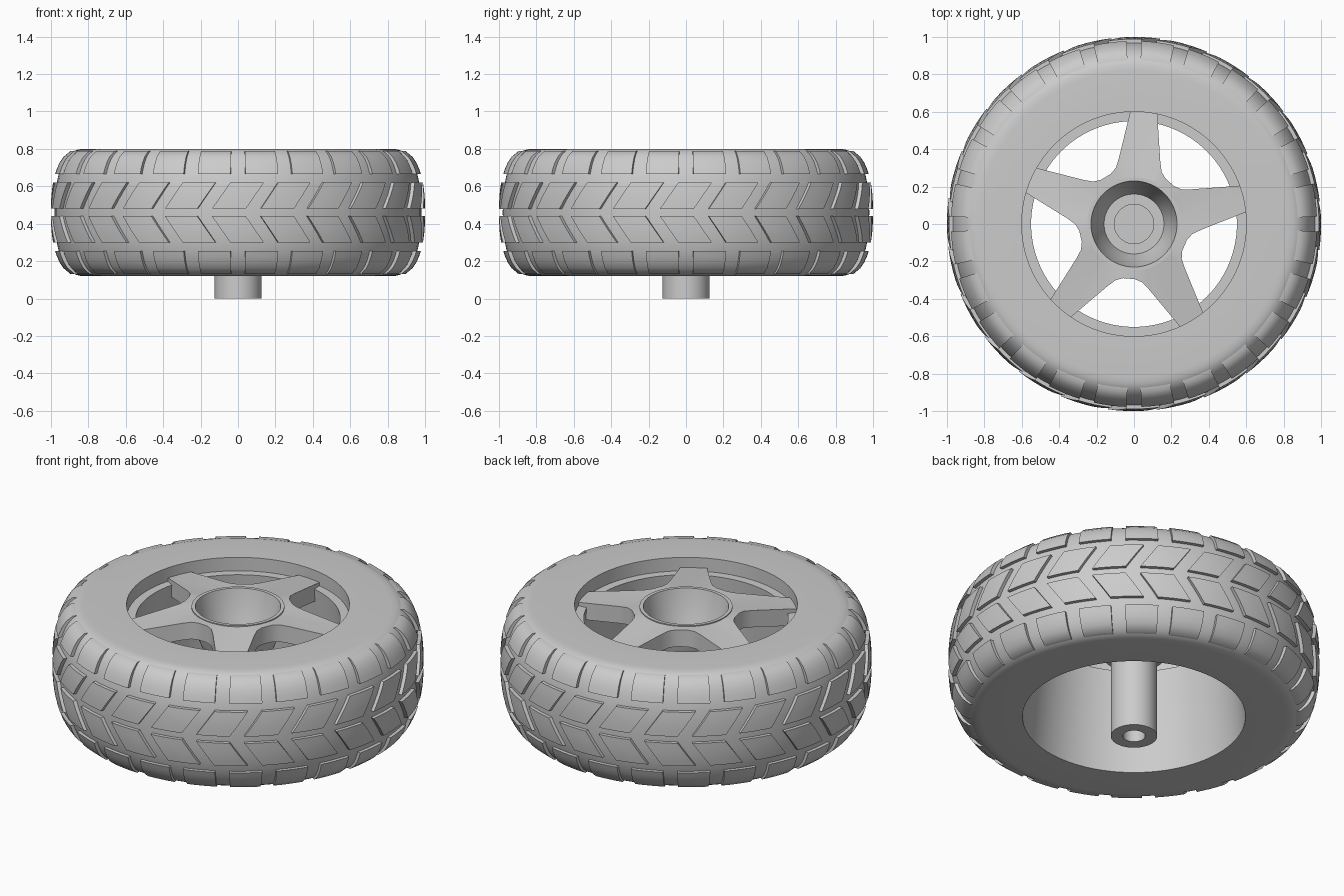
import bpy, bmesh, math
from math import sin, cos, pi, radians

cube = bpy.data.objects.get("Cube")
if cube:
    bpy.data.objects.remove(cube, do_unlink=True)

grey = bpy.data.materials.new("plain grey")
grey.use_nodes = True
grey.diffuse_color = (0.6, 0.6, 0.6, 1)
grey.node_tree.nodes["Principled BSDF"].inputs["Base Color"].default_value = (0.6, 0.6, 0.6, 1)

MID_Z, HALF_H = 0.46, 0.34         # tyre centre height and half width
SHOULDER, BULGE, POWER = 0.82, 0.16, 2.4


def finish(bm, name, angle=30):
    """Turn a bmesh into a smooth-shaded object with sharp corners."""
    bmesh.ops.remove_doubles(bm, verts=bm.verts, dist=1e-5)
    bmesh.ops.recalc_face_normals(bm, faces=bm.faces)
    mesh = bpy.data.meshes.new(name)
    bm.to_mesh(mesh)
    bm.free()
    mesh.materials.append(grey)
    obj = bpy.data.objects.new(name, mesh)
    bpy.context.collection.objects.link(obj)
    bpy.ops.object.select_all(action='DESELECT')
    obj.select_set(True)
    bpy.context.view_layer.objects.active = obj
    bpy.ops.object.shade_smooth_by_angle(angle=radians(angle))
    return obj


def lathe(name, profile, steps):
    """Spin a profile of (radius, height) points around the axle."""
    bm = bmesh.new()
    verts = [bm.verts.new((r, 0, z)) for r, z in profile]
    edges = [bm.edges.new(pair) for pair in zip(verts, verts[1:])]
    bmesh.ops.spin(bm, geom=verts + edges, cent=(0, 0, 0), axis=(0, 0, 1),
                   angle=2 * pi, steps=steps)
    return finish(bm, name)


def tyre_radius(z):
    t = min(abs(z - MID_Z) / HALF_H, 1)
    return SHOULDER + BULGE * (1 - t ** POWER) ** (1 / POWER)


# Tyre with the stepped rim opening
tyre_profile = [(0.60, 0.12)]
for i in range(25):
    a = -pi / 2 + pi * i / 24
    c, s = max(cos(a), 0), sin(a)
    tyre_profile.append((SHOULDER + BULGE * c ** (2 / POWER),
                         MID_Z + HALF_H * math.copysign(abs(s) ** (2 / POWER), s)))
tyre_profile += [(0.60, 0.80), (0.60, 0.72), (0.55, 0.72), (0.60, 0.12)]
lathe("tyre", tyre_profile, 96)


# Tread blocks that follow the curve of the tyre
def tread_row(name, z_low, z_high, offset, shear, count=24, width=10.4, n=4):
    bm = bmesh.new()
    for k in range(count):
        centre = offset + k * 360 / count
        layers = []
        for lift in (0.02, -0.02):
            grid = []
            for i in range(n + 1):
                z = z_low + (z_high - z_low) * i / n
                r = tyre_radius(z) + lift
                row = []
                for j in range(n + 1):
                    a = radians(centre + width * (j / n - 0.5) + shear * (i / n - 0.5))
                    row.append(bm.verts.new((r * cos(a), r * sin(a), z)))
                grid.append(row)
            layers.append(grid)
        top, base = layers
        for i in range(n):
            for j in range(n):
                bm.faces.new((top[i][j], top[i][j + 1], top[i + 1][j + 1], top[i + 1][j]))
            for e in (0, n):
                bm.faces.new((top[i][e], top[i + 1][e], base[i + 1][e], base[i][e]))
                bm.faces.new((top[e][i], top[e][i + 1], base[e][i + 1], base[e][i]))
    finish(bm, name, 40)


tread_row("upper_shoulder_tread", 0.665, 0.788, 7.5, 0)
tread_row("upper_middle_tread", 0.48, 0.62, 0, 5.6)
tread_row("lower_middle_tread", 0.30, 0.44, 0, -5.6)
tread_row("lower_shoulder_tread", 0.132, 0.255, 7.5, 0)

# Five-spoke plate, sloping down towards the rim
half_spoke = [(0.605, 6.8), (0.36, 18), (0.315, 23), (0.295, 30)]
outline = []
for k in range(5):
    mid = 13 + 72 * k
    outline += [(r, mid - a) for r, a in reversed(half_spoke)]
    outline += [(r, mid + a) for r, a in half_spoke]


def plate_point(bm, r, degrees, drop):
    z = 0.785 - 0.15 * max(r - 0.3, 0) - drop
    a = radians(degrees)
    return bm.verts.new((r * cos(a), r * sin(a), z))


bm = bmesh.new()
sections = []
for r, a in outline:
    sections.append([plate_point(bm, 0.237, a, 0), plate_point(bm, r, a, 0),
                     plate_point(bm, r, a, 0.10), plate_point(bm, 0.237, a, 0.10)])
for i, s in enumerate(sections):
    t = sections[(i + 1) % len(sections)]
    for j in range(4):
        m = (j + 1) % 4
        bm.faces.new((s[j], s[m], t[m], t[j]))
finish(bm, "spokes")

# Hub bowl with the axle tube and its blind bore
lathe("hub", [(0, 0.25), (0.06, 0.25), (0.06, 0), (0.125, 0), (0.125, 0.50),
              (0.17, 0.50), (0.25, 0.69), (0.25, 0.79), (0.23, 0.79), (0.215, 0.72),
              (0.19, 0.64), (0.16, 0.56), (0.105, 0.56), (0.105, 0.55), (0, 0.55)], 64)
